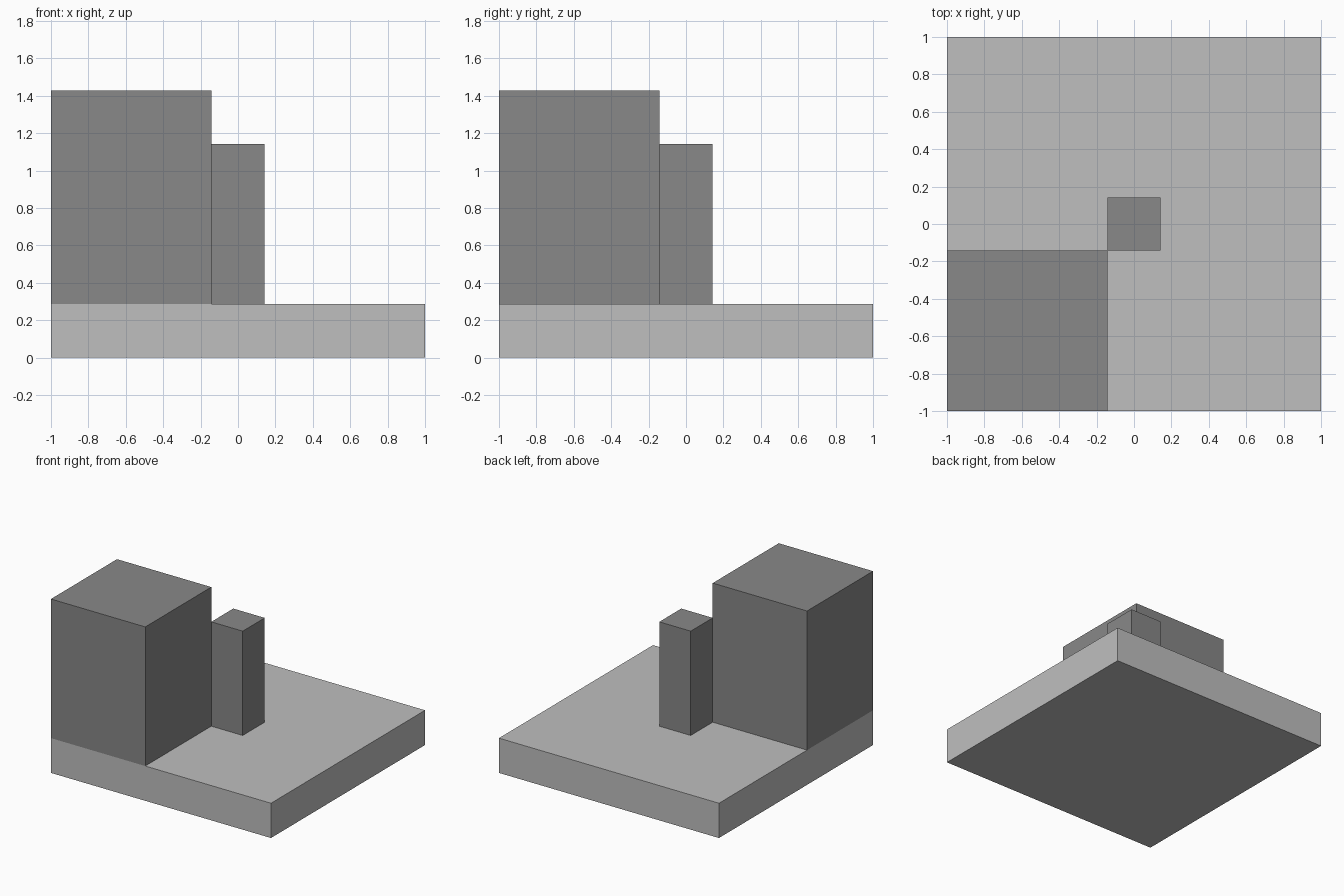
import bpy

if "Cube" in bpy.data.objects:
    bpy.data.objects.remove(bpy.data.objects["Cube"], do_unlink=True)

U = 2 / 7  # module: the base is seven modules wide and one thick


def make_material(name, value):
    mat = bpy.data.materials.new(name)
    mat.use_nodes = True
    colour = (value, value, value, 1)
    mat.diffuse_color = colour
    mat.node_tree.nodes["Principled BSDF"].inputs["Base Color"].default_value = colour
    return mat


def box(name, centre, size, mat):
    """Box with its centre in x and y, its bottom in z, all in modules."""
    x, y, z = centre
    bpy.ops.mesh.primitive_cube_add(size=1, location=(x * U, y * U, (z + size[2] / 2) * U))
    obj = bpy.context.object
    obj.name = name
    obj.scale = [s * U for s in size]
    bpy.ops.object.transform_apply(location=False, rotation=False, scale=True)
    obj.data.materials.append(mat)
    return obj


light_grey = make_material("light grey", 0.52)
dark_grey = make_material("dark grey", 0.246)

# Square slab
box("base_slab", (0, 0, 0), (7, 7, 1), light_grey)
# Large block in the front corner
box("corner_block", (-2, -2, 1), (3, 3, 4), dark_grey)
# Slim post in the middle, touching the block along one edge
box("centre_post", (0, 0, 1), (1, 1, 3), dark_grey)
